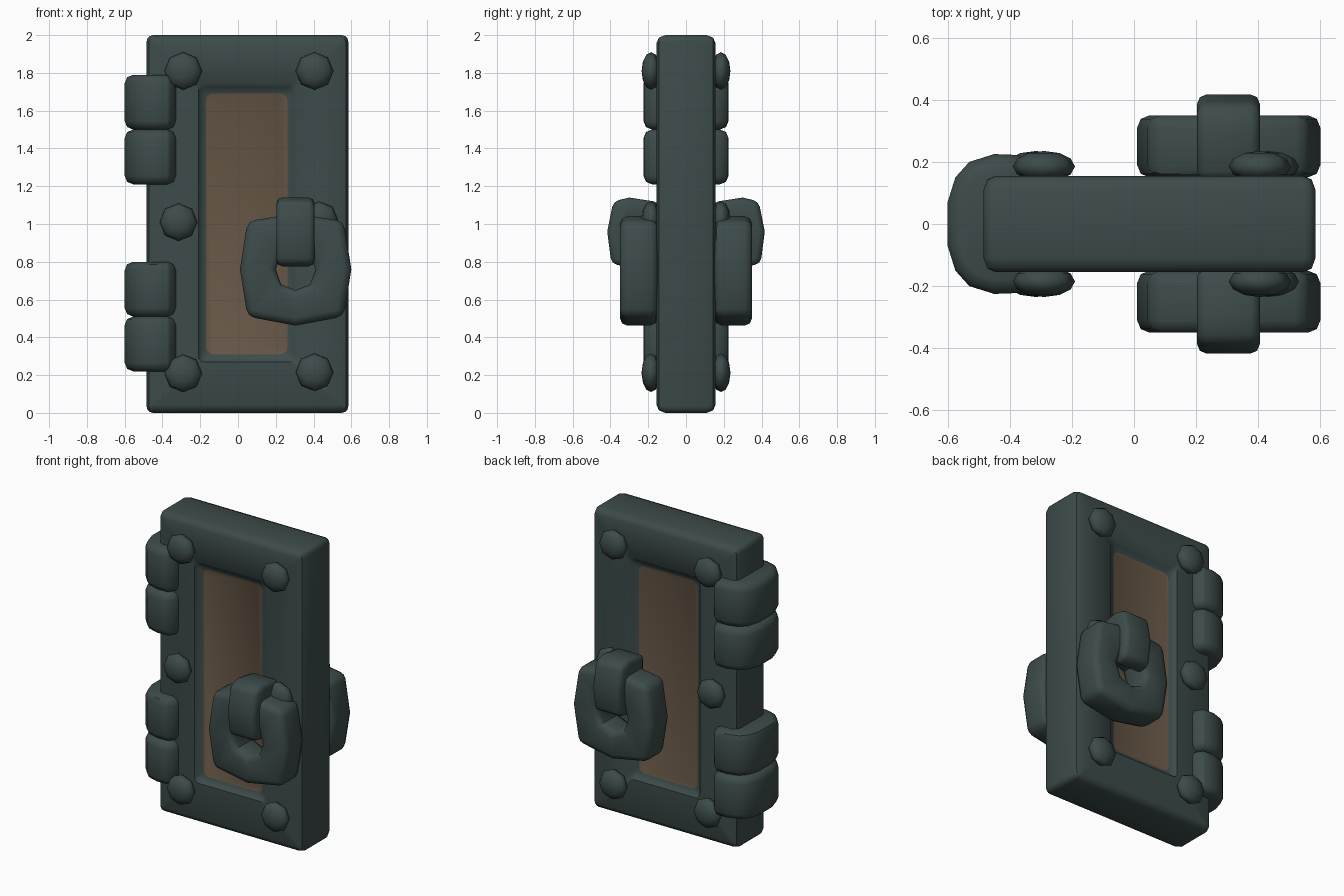
import bpy, bmesh, math
from mathutils import Matrix

if "Cube" in bpy.data.objects:
    bpy.data.objects.remove(bpy.data.objects["Cube"])


def material(name, rgb):
    m = bpy.data.materials.new(name)
    m.diffuse_color = (*rgb, 1)
    m.use_nodes = True
    m.node_tree.nodes["Principled BSDF"].inputs["Base Color"].default_value = m.diffuse_color
    return m


IRON = material("dark_iron", (0.046, 0.071, 0.069))
WOOD = material("brown_panel", (0.135, 0.095, 0.062))


def finish(bm, name, mats, bevel=0, limit=45, segs=2, smooth=45):
    """Bevel the sharp edges, shade, and link as a named object."""
    bmesh.ops.recalc_face_normals(bm, faces=bm.faces)
    if bevel:
        edges = [e for e in bm.edges if e.calc_face_angle(0) > math.radians(limit)]
        bmesh.ops.bevel(bm, geom=edges, offset=bevel, segments=segs, profile=0.5,
                        affect='EDGES', clamp_overlap=True)
    me = bpy.data.meshes.new(name)
    bm.to_mesh(me)
    bm.free()
    ob = bpy.data.objects.new(name, me)
    bpy.context.collection.objects.link(ob)
    for m in mats:
        me.materials.append(m)
    bpy.ops.object.select_all(action='DESELECT')
    ob.select_set(True)
    bpy.context.view_layer.objects.active = ob
    bpy.ops.object.shade_smooth_by_angle(angle=math.radians(smooth))
    return ob


def loft(rings, closed=False):
    """Skin a list of point rings; cap the ends, or join last to first."""
    bm = bmesh.new()
    vs = [[bm.verts.new(p) for p in r] for r in rings]
    n = len(vs[0])
    pairs = list(zip(vs, vs[1:])) + ([(vs[-1], vs[0])] if closed else [])
    for a, b in pairs:
        for i in range(n):
            j = (i + 1) % n
            bm.faces.new((a[i], a[j], b[j], b[i]))
    caps = []
    if not closed:
        caps = [bm.faces.new(vs[0]), bm.faces.new(vs[-1])]
    return bm, caps


def rounded_rect(x0, x1, z0, z1, r, y):
    pts = []
    for k, (cx, cz) in enumerate([(x1 - r, z1 - r), (x0 + r, z1 - r),
                                  (x0 + r, z0 + r), (x1 - r, z0 + r)]):
        for i in range(4):
            a = math.radians(90 * k + 30 * i)
            pts.append((cx + r * math.cos(a), y, cz + r * math.sin(a)))
    return pts


# Door slab: rounded rim and a sunken wooden panel on both faces
def half_slab(s):
    return [rounded_rect(-0.20, 0.295, 0.28, 1.725, 0.03, s * 0.138),
            rounded_rect(-0.21, 0.31, 0.27, 1.74, 0.03, s * 0.155)][:] + [
            rounded_rect(-0.445, 0.545, 0.04, 1.96, 0.02, s * 0.155),
            rounded_rect(-0.472, 0.572, 0.013, 1.987, 0.03, s * 0.143),
            rounded_rect(-0.484, 0.584, 0.0, 2.0, 0.035, s * 0.11)]


def panel_edge(s):
    return [rounded_rect(-0.17, 0.262, 0.31, 1.692, 0.04, s * 0.12)]


front = panel_edge(-1) + half_slab(-1)
back = (panel_edge(1) + half_slab(1))[::-1]
bm, caps = loft(front + back)
for f in caps:
    f.material_index = 1
finish(bm, "door_slab", [IRON, WOOD])

# Hinges: two stacked knuckles each, wrapping the left edge
half = [(-0.60, 0.07), (-0.575, 0.15), (-0.53, 0.20), (-0.45, 0.225),
        (-0.37, 0.222), (-0.328, 0.195)]
section = half + [(x, -y) for x, y in reversed(half)]
for label, z0 in (("lower", 0.22), ("upper", 1.21)):
    for i in range(2):
        a = z0 + 0.29 * i
        bm, _ = loft([[(x, y, z) for x, y in section] for z in (a, a + 0.29)])
        finish(bm, f"{label}_hinge_knuckle_{i + 1}", [IRON], bevel=0.045, limit=50)

# Studs, ring handles and hooks on both faces
STUDS = [(-0.29, 1.81), (0.405, 1.81), (-0.315, 1.01), (0.43, 1.02),
         (-0.29, 0.21), (0.405, 0.215)]
outer = [(0.01, 0.76), (0.05, 1.015), (0.305, 1.055), (0.56, 1.015),
         (0.60, 0.76), (0.56, 0.51), (0.305, 0.462), (0.05, 0.51)]
inner = [(0.20, 0.76), (0.228, 0.84), (0.305, 0.87), (0.382, 0.84),
         (0.41, 0.76), (0.382, 0.68), (0.305, 0.65), (0.228, 0.68)]
hook = [(0.14, 1.115), (0.30, 1.14), (0.385, 1.12), (0.417, 0.96), (0.395, 0.79),
        (0.30, 0.77), (0.30, 1.0), (0.14, 1.0)]
for side, s in (("front", -1), ("back", 1)):
    for i, (x, z) in enumerate(STUDS):
        bm = bmesh.new()
        m = (Matrix.Translation((x, s * 0.185, z)) @ Matrix.Diagonal((1, 0.5, 1, 1))
             @ Matrix.Rotation(math.pi / 2, 4, 'X'))
        bmesh.ops.create_uvsphere(bm, u_segments=8, v_segments=6, radius=0.1, matrix=m)
        finish(bm, f"{side}_stud_{i + 1}", [IRON], smooth=70)
    rings = [[(x, s * y, z) for x, z in p] for p, y in
             ((outer, 0.15), (outer, 0.35), (inner, 0.35), (inner, 0.15))]
    bm, _ = loft(rings, closed=True)
    finish(bm, f"{side}_ring_handle", [IRON], bevel=0.04, limit=55)
    bm, _ = loft([[(x, s * y, z) for y, z in hook] for x in (0.203, 0.405)])
    finish(bm, f"{side}_handle_hook", [IRON], bevel=0.03, limit=50)
